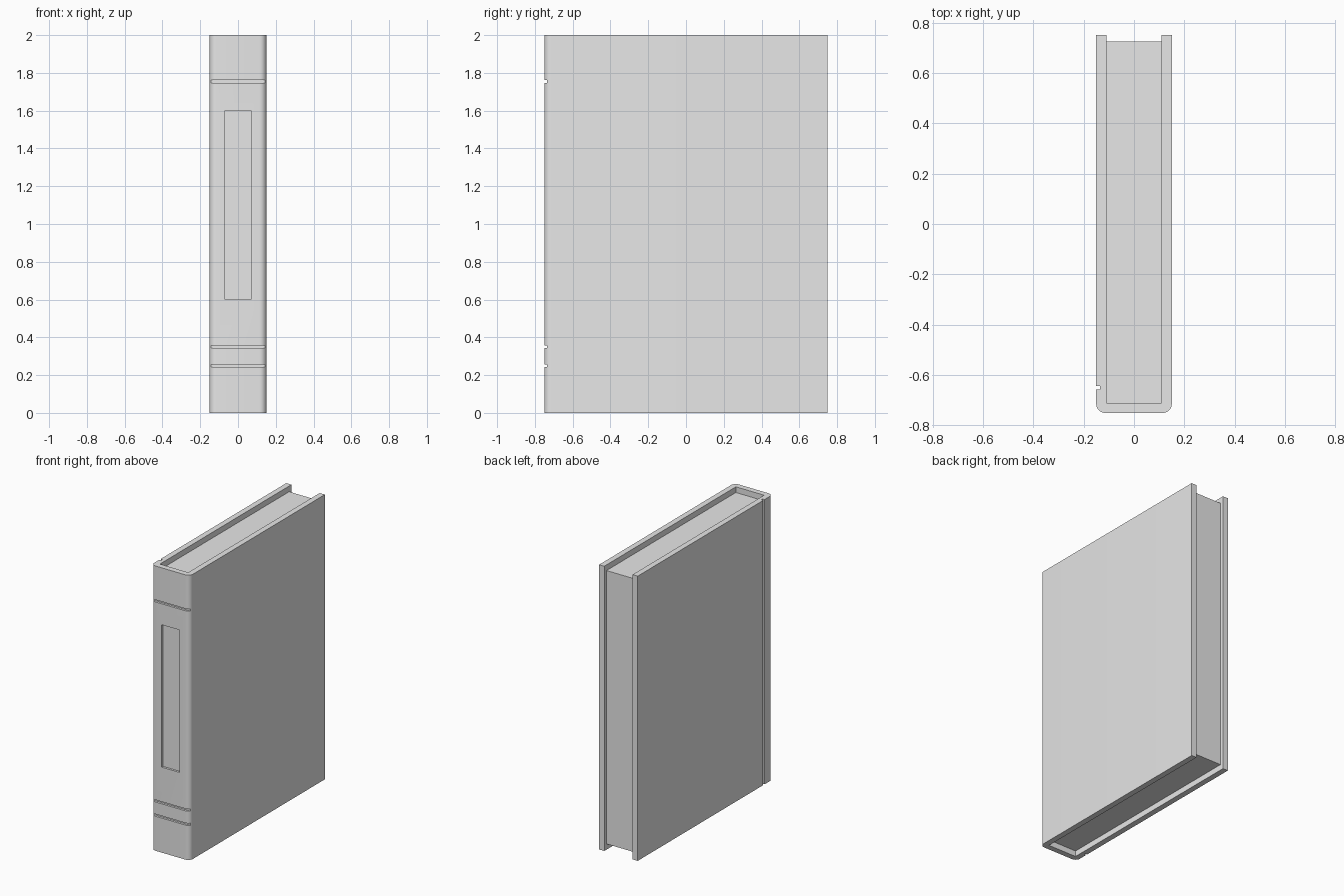
import bpy, bmesh, math

if "Cube" in bpy.data.objects:
    bpy.data.objects.remove(bpy.data.objects["Cube"], do_unlink=True)

HEIGHT, HALF_W, HALF_D = 2.0, 0.15, 0.75
BOARD, RADIUS, CUT, RECESS = 0.04, 0.035, 0.015, 0.04

grey = bpy.data.materials.new("plain grey")
grey.use_nodes = True
grey.diffuse_color = (0.8, 0.8, 0.8, 1)
grey.node_tree.nodes["Principled BSDF"].inputs["Base Color"].default_value = (0.8, 0.8, 0.8, 1)


def add_object(name, bm):
    bmesh.ops.recalc_face_normals(bm, faces=bm.faces)
    mesh = bpy.data.meshes.new(name)
    bm.to_mesh(mesh)
    bm.free()
    mesh.materials.append(grey)
    obj = bpy.data.objects.new(name, mesh)
    bpy.context.collection.objects.link(obj)
    return obj


def add_box(bm, low, high):
    verts = bmesh.ops.create_cube(bm, size=1)["verts"]
    for v in verts:
        v.co = [(a + b) / 2 + c * (b - a) for a, b, c in zip(low, high, v.co)]


# Cover: U-shaped profile with rounded spine corners, extruded upward
inner = HALF_W - BOARD
half = [(inner, -HALF_D + BOARD), (inner, HALF_D), (HALF_W, HALF_D)]
for i in range(9):
    a = math.pi / 2 * i / 8
    half.append((HALF_W - RADIUS + RADIUS * math.cos(a),
                 -HALF_D + RADIUS - RADIUS * math.sin(a)))
profile = half + [(-x, y) for x, y in reversed(half)]
bm = bmesh.new()
base = bm.faces.new([bm.verts.new((x, y, 0)) for x, y in profile])
top = bmesh.ops.extrude_face_region(bm, geom=[base])["geom"]
bmesh.ops.translate(bm, vec=(0, 0, HEIGHT),
                    verts=[g for g in top if isinstance(g, bmesh.types.BMVert)])
cover = add_object("cover", bm)

# Cutters: spine bands, title panel and the hinge groove on one board
bm = bmesh.new()
front = -HALF_D + CUT
for z in (0.25, 0.35, 1.755):
    add_box(bm, (-0.2, -0.8, z - CUT / 2), (0.2, front, z + CUT / 2))
add_box(bm, (-0.07, -0.8, 0.6), (0.07, front, 1.6))
add_box(bm, (-0.2, -0.65 - CUT / 2, -0.1), (-HALF_W + CUT, -0.65 + CUT / 2, 2.1))
cutter = add_object("groove_cutter", bm)
cutter.hide_render = True

bpy.ops.object.select_all(action="DESELECT")
bpy.context.view_layer.objects.active = cover
cover.select_set(True)
cut = cover.modifiers.new("grooves", "BOOLEAN")
cut.operation, cut.solver, cut.object = "DIFFERENCE", "EXACT", cutter
bpy.ops.object.modifier_apply(modifier=cut.name)
bpy.data.objects.remove(cutter, do_unlink=True)
bpy.ops.object.shade_smooth_by_angle(angle=math.radians(30))

# Page block, set in from the cover edges
bm = bmesh.new()
add_box(bm, (-inner, -HALF_D + BOARD, RECESS), (inner, 0.725, HEIGHT - RECESS))
add_object("pages", bm)
